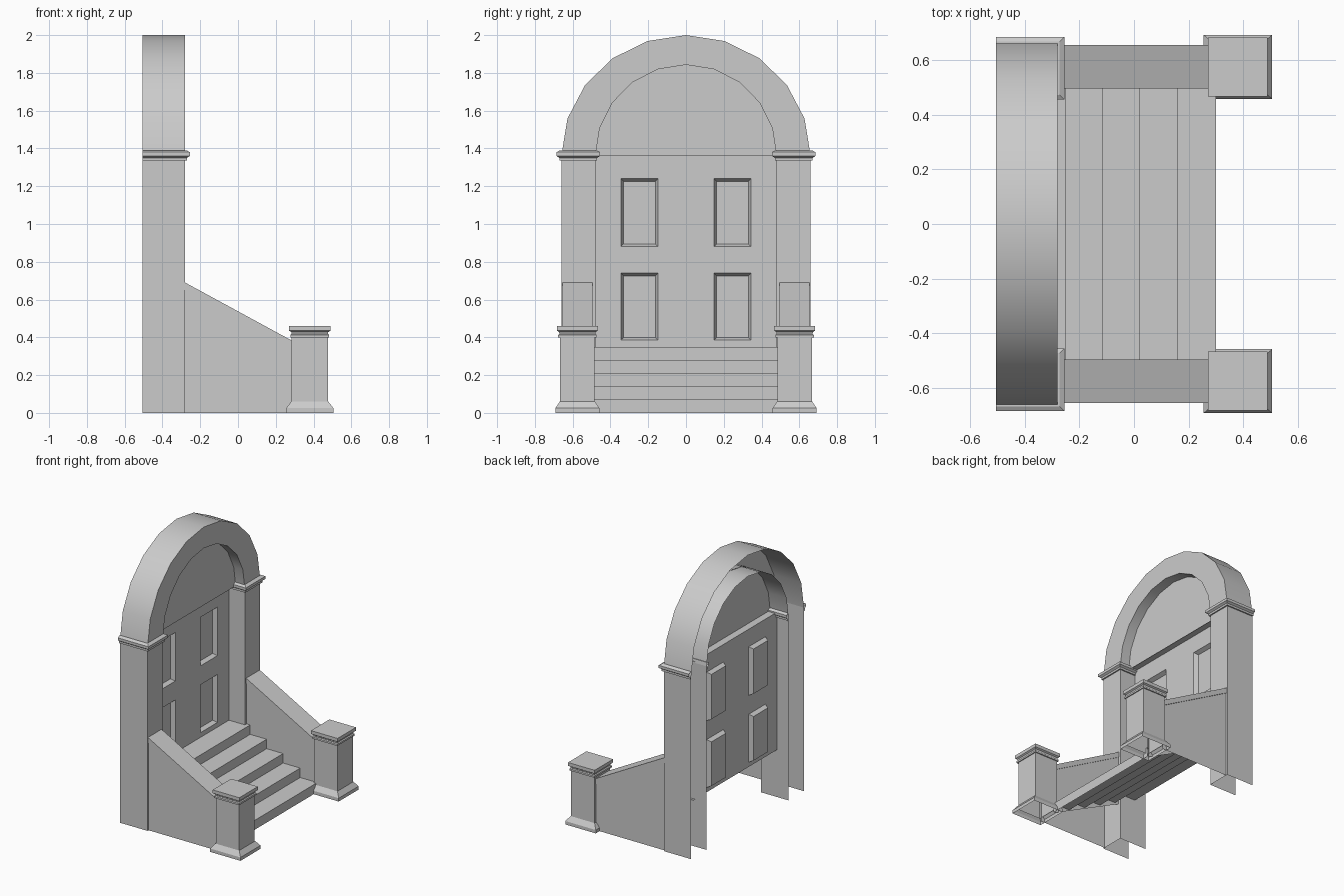
import bpy, bmesh, math

if "Cube" in bpy.data.objects:
    bpy.data.objects.remove(bpy.data.objects["Cube"])

BACK, FRONT, DOOR, TYMP = -0.505, -0.28, -0.41, -0.355


def finish(name, bm, mirror=False, recalc=True):
    if recalc:
        bmesh.ops.recalc_face_normals(bm, faces=bm.faces)
    me = bpy.data.meshes.new(name)
    bm.to_mesh(me)
    bm.free()
    ob = bpy.data.objects.new(name, me)
    bpy.context.collection.objects.link(ob)
    if mirror:
        m = ob.modifiers.new("mirror", 'MIRROR')
        m.use_axis = (False, True, False)
        m.use_mirror_merge = False
    return ob


def loft(name, rings, closed, cap_top=False, mirror=False):
    """Skin a list of equal-length point rings with quads."""
    bm = bmesh.new()
    vs = [[bm.verts.new(p) for p in r] for r in rings]
    n = len(rings[0])
    for a, b in zip(vs, vs[1:]):
        for i in range(n if closed else n - 1):
            j = (i + 1) % n
            bm.faces.new((a[i], a[j], b[j], b[i]))
    if cap_top:
        bm.faces.new(vs[-1])
    return finish(name, bm, mirror)


def polys(name, faces, mirror=False):
    """Separate flat polygons in one object."""
    bm = bmesh.new()
    for f in faces:
        bm.faces.new([bm.verts.new(p) for p in f])
    return finish(name, bm, mirror, False)


def u_ring(z, o):
    return [(BACK, .66 + o, z), (FRONT + o, .66 + o, z),
            (FRONT + o, .48 - o, z), (BACK, .48 - o, z)]


def box_ring(z, hx, hy):
    return [(.38 + a * hx, .575 + b * hy, z) for a, b in ((-1, -1), (1, -1), (1, 1), (-1, 1))]


# Doorway pillars and their capitals, open at the back
loft("pillar", [u_ring(0, 0), u_ring(1.36, 0)], False, mirror=True)
loft("pillar_capital", [u_ring(z, o) for z, o in (
    (1.335, 0), (1.335, .01), (1.35, .01), (1.36, .025), (1.38, .025), (1.39, .008), (1.39, 0))],
    False, mirror=True)


# Arch: outer shell, front ring and inner reveal
def arc(r, h, x):
    return [(x, r * math.cos(math.pi * i / 10), 1.36 + h * math.sin(math.pi * i / 10))
            for i in range(11)]


arch = loft("arch", [arc(.66, .64, BACK), arc(.66, .64, FRONT),
                     arc(.48, .483, FRONT), arc(.48, .483, BACK)], False)
bpy.context.view_layer.objects.active = arch
arch.select_set(True)
bpy.ops.object.shade_smooth_by_angle(angle=math.radians(30))
arch.select_set(False)

# Panel filling the arch, with a ledge back to the door
polys("arch_panel", [
    arc(.483, .485, TYMP),
    [(DOOR, -.483, 1.37), (TYMP, -.483, 1.37), (TYMP, .483, 1.37), (DOOR, .483, 1.37)]])

# Door with four recessed panels
bm = bmesh.new()
ys = (-.483, -.345, -.148, .148, .345, .483)
zs = (.35, .385, .74, .88, 1.24, 1.37)
grid = [[bm.verts.new((DOOR, y, z)) for y in ys] for z in zs]
panels = []
for k in range(5):
    for i in range(5):
        f = bm.faces.new((grid[k][i], grid[k][i + 1], grid[k + 1][i + 1], grid[k + 1][i]))
        if k in (1, 3) and i in (1, 3):
            panels.append(f)
bm.normal_update()
bmesh.ops.inset_individual(bm, faces=panels, thickness=.02, depth=-.03)
finish("door", bm, recalc=False)

# Steps: one folded sheet
prof = []
for i, x in enumerate((.30, .16, .02, -.115, -.25)):
    prof += [(x, .07 * i), (x, .07 * (i + 1))]
prof.append((DOOR, .35))
polys("steps", [[(a[0], -.5, a[1]), (a[0], .5, a[1]), (b[0], .5, b[1]), (b[0], -.5, b[1])]
                for a, b in zip(prof, prof[1:])])

# Sloping side walls
polys("side_wall", [
    [(.29, .648, 0), (FRONT, .648, 0), (FRONT, .648, .66), (.29, .648, .345)],
    [(FRONT, .5, .28), (.29, .5, 0), (.29, .5, .345), (FRONT, .5, .66)]], mirror=True)

# Sloping rails on the walls
loft("rail", [[(x, .655, z - .04), (x, .655, z), (x, .495, z), (x, .495, z - .04)]
              for x, z in ((FRONT, .69), (.29, .38))], True, mirror=True)

# Newel posts with flared base and stepped cap
loft("newel_body", [box_ring(0.03, .096, .091), box_ring(.41, .096, .091)], True, mirror=True)
loft("newel_base", [box_ring(0, .125, .117), box_ring(.025, .125, .117),
                    box_ring(.06, .098, .093)], True, mirror=True)
loft("newel_cap", [box_ring(z, hx, hx - .001) for z, hx in (
    (.4, .095), (.4, .103), (.413, .103), (.418, .096), (.428, .098), (.435, .109), (.46, .109))],
    True, True, mirror=True)
